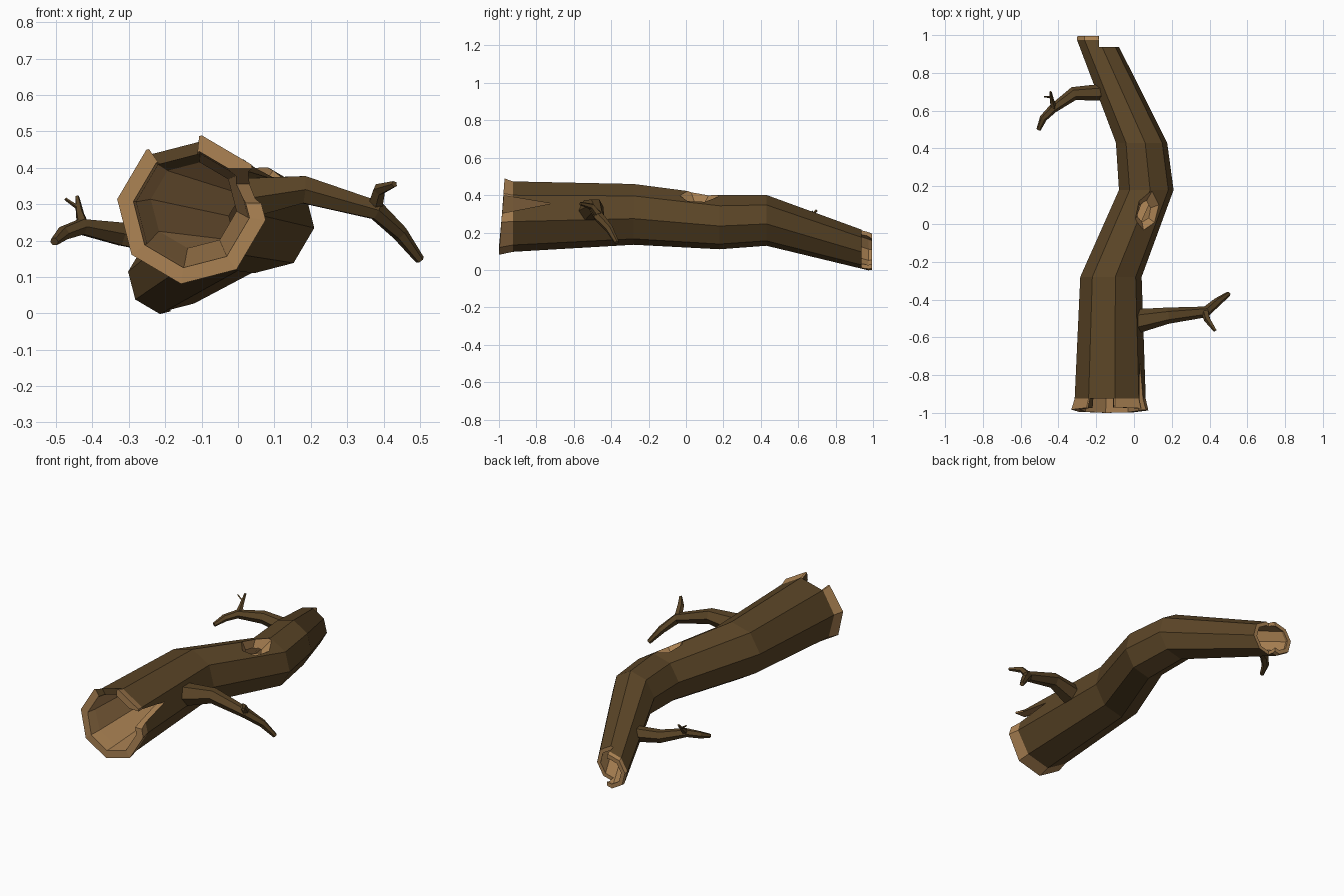
import bpy, bmesh
from math import sin, cos, radians
from mathutils import Vector, Matrix

cube = bpy.data.objects.get("Cube")
if cube:
    bpy.data.objects.remove(cube)


def material(name, rgb):
    m = bpy.data.materials.new(name)
    m.use_nodes = True
    m.diffuse_color = (*rgb, 1)
    m.node_tree.nodes["Principled BSDF"].inputs["Base Color"].default_value = (*rgb, 1)
    return m


MATS = [material("bark brown", (0.105, 0.06, 0.02)),
        material("bare wood", (0.40, 0.22, 0.085))]
BARK, WOOD = 0, 1


def finish(name, bm):
    bmesh.ops.recalc_face_normals(bm, faces=bm.faces)
    mesh = bpy.data.meshes.new(name)
    bm.to_mesh(mesh)
    bm.free()
    for m in MATS:
        mesh.materials.append(m)
    ob = bpy.data.objects.new(name, mesh)
    bpy.context.collection.objects.link(ob)
    return ob


# Hollow trunk: y, centre x, centre z, radius, wall thickness
SIDES = 8
ANGLES = [radians(-8 + 45 * k) for k in range(SIDES)]
STATIONS = [(-0.985, -0.128, 0.285, 0.206, 0.045),
            (-0.925, -0.126, 0.285, 0.190, 0.035),
            (-0.28, -0.122, 0.297, 0.164, 0.045),
            (0.18, 0.065, 0.255, 0.146, 0.055),
            (0.43, 0.040, 0.265, 0.137, 0.045),
            (0.975, -0.200, 0.100, 0.103, 0.022),
            (0.995, -0.203, 0.097, 0.098, 0.025)]


def trunk():
    bm = bmesh.new()

    def ring(i, inner):
        y, cx, cz, r, wall = STATIONS[i]
        r -= wall if inner else 0
        splinter = 0.015 if i == 0 else 0
        return [bm.verts.new((cx + r * cos(a), y + splinter * sin(a), cz + r * sin(a)))
                for a in ANGLES]

    n = len(STATIONS)
    rings = [ring(i, False) for i in range(n)] + [ring(i, True) for i in reversed(range(n))]
    for j, a in enumerate(rings):
        b = rings[(j + 1) % len(rings)]
        for k in range(SIDES):
            q = (k + 1) % SIDES
            f = bm.faces.new((a[k], a[q], b[q], b[k]))
            outer_bark = 1 <= j <= n - 3
            dark_ceiling = j == 2 * n - 3 and k == 2
            f.material_index = BARK if outer_bark or dark_ceiling else WOOD
    return finish("trunk", bm)


def prism(name, points, push, mat):
    bm = bmesh.new()
    base = bm.faces.new([bm.verts.new(p) for p in points])
    top = bmesh.ops.extrude_face_region(bm, geom=[base])["geom"]
    bmesh.ops.translate(bm, vec=push, verts=[v for v in top if isinstance(v, bmesh.types.BMVert)])
    for f in bm.faces:
        f.material_index = mat
    return finish(name, bm)


def knot_cutter():
    bm = bmesh.new()
    bmesh.ops.create_cone(bm, cap_ends=True, segments=6, radius1=0.04, radius2=0.11, depth=0.1)
    place = (Matrix.Translation((0.072, 0.065, 0.395)) @ Matrix.Rotation(radians(22), 4, 'Y')
             @ Matrix.Rotation(radians(-12), 4, 'Z') @ Matrix.Diagonal((0.95, 1.4, 1, 1)))
    bmesh.ops.transform(bm, matrix=place, verts=bm.verts)
    for f in bm.faces:
        f.material_index = WOOD
    return finish("knot_hole_cutter", bm)


log = trunk()


def polar(deg, r):
    return (-0.128 + r * cos(radians(deg)), -1.1, 0.285 + r * sin(radians(deg)))


# Broken top of the front rim, side crack, split back end, knot hole
cutters = [
    prism("rim_gap_cutter", [polar(84, 0.1), polar(84, 0.3), polar(125, 0.3), polar(125, 0.1)],
          (0, 0.177, 0), BARK),
    prism("crack_cutter", [(-0.04, -1.05, 0.29), (-0.04, -1.05, 0.41), (-0.04, -0.72, 0.355)],
          (0.3, 0, 0), WOOD),
    prism("back_split_cutter", [(-0.185, 0.938, -0.1), (0.1, 0.938, -0.1),
                                (0.1, 0.938, 0.4), (-0.185, 0.938, 0.4)],
          (0, 0.2, 0), WOOD),
    knot_cutter()]
for c in cutters:
    c.hide_render = True
    c.hide_set(True)
    c.display_type = 'WIRE'
    mod = log.modifiers.new(c.name, 'BOOLEAN')
    mod.operation = 'DIFFERENCE'
    mod.solver = 'EXACT'
    mod.object = c

# Apply the cuts and drop the cutters
bpy.context.view_layer.update()
cut = bpy.data.meshes.new_from_object(log.evaluated_get(bpy.context.evaluated_depsgraph_get()))
log.modifiers.clear()
log.data = cut
for c in cutters:
    bpy.data.objects.remove(c)


# Tapered faceted branch through (x, y, z, radius) points
def branch(name, path, sides):
    bm = bmesh.new()
    pts = [Vector(p[:3]) for p in path]
    rings = []
    for i, p in enumerate(pts):
        t = pts[min(i + 1, len(pts) - 1)] - pts[max(i - 1, 0)]
        t.normalize()
        u = t.cross(Vector((0, 0, 1))).normalized()
        w = u.cross(t)
        step = 2 * 3.14159 / sides
        rings.append([bm.verts.new(p + path[i][3] * (u * cos(step * k) + w * sin(step * k)))
                      for k in range(sides)])
    for a, b in zip(rings, rings[1:]):
        for k in range(sides):
            q = (k + 1) % sides
            bm.faces.new((a[k], a[q], b[q], b[k]))
    bm.faces.new(rings[0])
    bm.faces.new(rings[-1])
    return finish(name, bm)


branch("left_branch", [(0.01, -0.515, 0.315, 0.065), (0.18, -0.485, 0.34, 0.043),
                       (0.38, -0.465, 0.283, 0.029), (0.445, -0.41, 0.22, 0.022),
                       (0.50, -0.37, 0.147, 0.013)], 6)
branch("left_branch_twig", [(0.375, -0.46, 0.285, 0.022), (0.388, -0.505, 0.34, 0.018),
                            (0.43, -0.565, 0.355, 0.009)], 5)
branch("right_branch", [(-0.13, 0.70, 0.19, 0.046), (-0.32, 0.69, 0.218, 0.036),
                        (-0.43, 0.61, 0.238, 0.024), (-0.48, 0.56, 0.22, 0.02),
                        (-0.505, 0.50, 0.197, 0.012)], 6)
branch("right_branch_twig", [(-0.425, 0.61, 0.24, 0.018), (-0.435, 0.655, 0.275, 0.012),
                             (-0.442, 0.70, 0.32, 0.006)], 5)
branch("right_branch_twiglet", [(-0.437, 0.67, 0.288, 0.006), (-0.475, 0.675, 0.315, 0.004)], 4)
